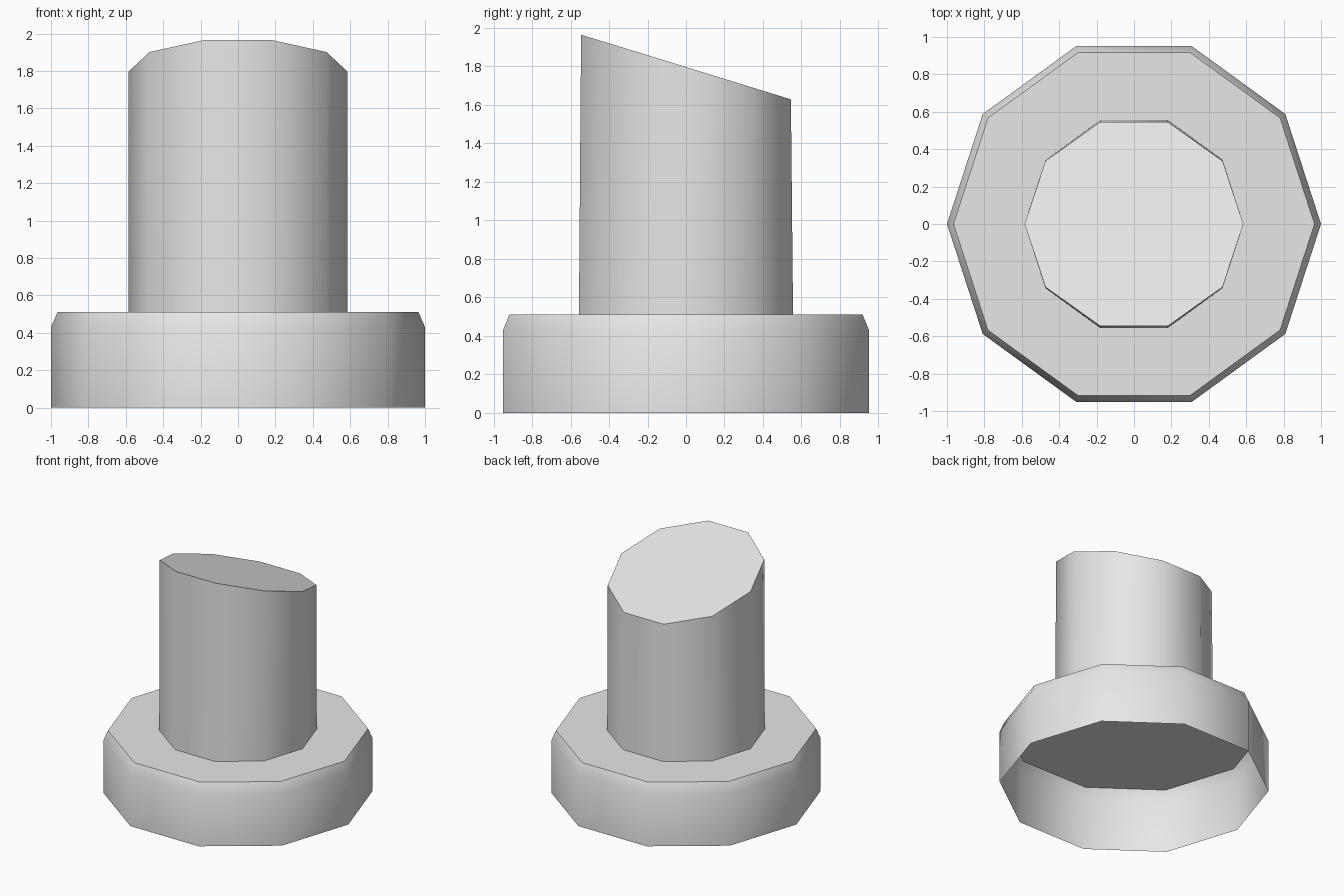
import bpy, bmesh, math

if "Cube" in bpy.data.objects:
    bpy.data.objects.remove(bpy.data.objects["Cube"])

SIDES = 10
COLUMN_R = 0.585

grey = bpy.data.materials.new("light grey")
grey.diffuse_color = (0.8, 0.8, 0.8, 1)
grey.use_nodes = True
grey.node_tree.nodes["Principled BSDF"].inputs["Base Color"].default_value = grey.diffuse_color


def ring(bm, radius, height, y_scale=1.0):
    """Ring of vertices; height is a function of y."""
    verts = []
    for i in range(SIDES):
        a = 2 * math.pi * i / SIDES
        y = radius * math.sin(a) * y_scale
        verts.append(bm.verts.new((radius * math.cos(a), y, height(y))))
    return verts


def bridge(bm, low, high):
    for i in range(SIDES):
        j = (i + 1) % SIDES
        bm.faces.new((low[i], low[j], high[j], high[i]))


def finish(bm, name):
    mesh = bpy.data.meshes.new(name)
    bm.to_mesh(mesh)
    bm.free()
    obj = bpy.data.objects.new(name, mesh)
    bpy.context.collection.objects.link(obj)
    mesh.materials.append(grey)
    bpy.ops.object.select_all(action='DESELECT')
    obj.select_set(True)
    bpy.context.view_layer.objects.active = obj
    bpy.ops.object.shade_smooth_by_angle(angle=math.radians(40))


# Base: thin open-bottomed shell with a chamfered rim and a ring-shaped top
bm = bmesh.new()
profile = [(1.0, 0.0), (1.0, 0.43), (0.965, 0.51), (COLUMN_R, 0.51)]
rings = [ring(bm, r, lambda y, z=z: z) for r, z in profile]
for low, high in zip(rings, rings[1:]):
    bridge(bm, low, high)
finish(bm, "base")

# Column: closed prism with a slanted top, high at the front
bm = bmesh.new()
bottom = ring(bm, COLUMN_R, lambda y: 0.51)
top = ring(bm, COLUMN_R, lambda y: 1.797 - 0.308 * y, 0.98)
bridge(bm, bottom, top)
bm.faces.new(bottom[::-1])
bm.faces.new(top)
finish(bm, "column")
